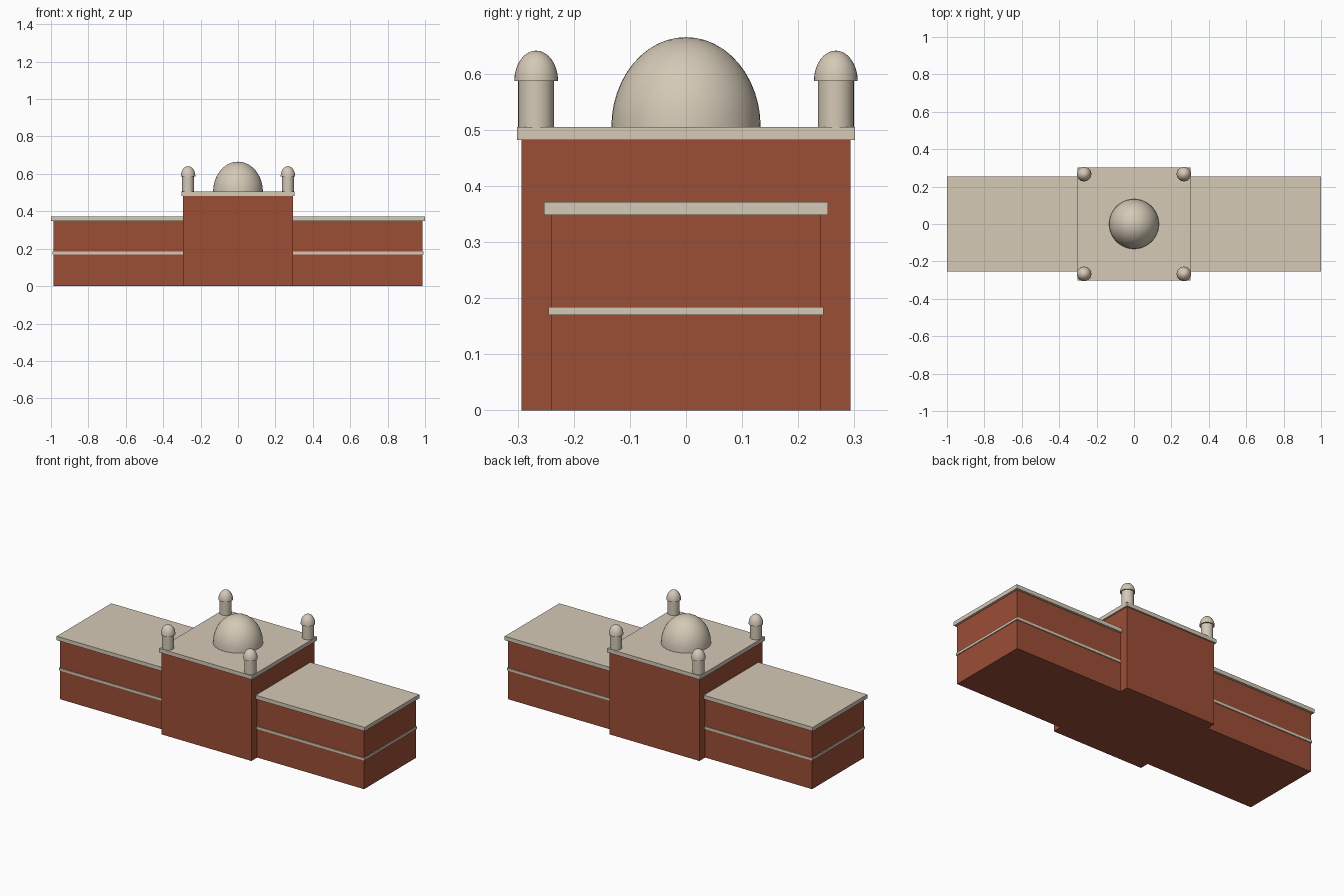
import bpy, bmesh, math

default = bpy.data.objects.get("Cube")
if default:
    bpy.data.objects.remove(default, do_unlink=True)


def material(name, colour):
    m = bpy.data.materials.new(name)
    m.use_nodes = True
    m.diffuse_color = colour
    bsdf = m.node_tree.nodes["Principled BSDF"]
    bsdf.inputs["Base Color"].default_value = colour
    bsdf.inputs["Roughness"].default_value = 0.8
    return m


brick = material("red_brick", (0.33, 0.076, 0.036, 1))
stone = material("pale_stone", (0.66, 0.585, 0.47, 1))


def box(name, x0, x1, half_y, z0, z1, mat):
    bpy.ops.mesh.primitive_cube_add(size=1, location=((x0 + x1) / 2, 0, (z0 + z1) / 2))
    ob = bpy.context.object
    ob.name = name
    ob.scale = (x1 - x0, 2 * half_y, z1 - z0)
    bpy.ops.object.transform_apply(location=False, rotation=False, scale=True)
    ob.data.materials.append(mat)
    return ob


def smooth(ob):
    bpy.ops.object.select_all(action='DESELECT')
    ob.select_set(True)
    bpy.context.view_layer.objects.active = ob
    bpy.ops.object.shade_smooth_by_angle(angle=math.radians(40))


def dome(name, x, y, z, radius, height, segments):
    """Upper half of a stretched sphere with a closed flat base."""
    bm = bmesh.new()
    bmesh.ops.create_uvsphere(bm, u_segments=segments, v_segments=segments // 2, radius=1)
    bmesh.ops.bisect_plane(bm, geom=bm.verts[:] + bm.edges[:] + bm.faces[:],
                           plane_co=(0, 0, 0), plane_no=(0, 0, 1), clear_inner=True)
    bmesh.ops.holes_fill(bm, edges=[e for e in bm.edges if e.is_boundary])
    bmesh.ops.scale(bm, vec=(radius, radius, height), verts=bm.verts)
    bmesh.ops.recalc_face_normals(bm, faces=bm.faces)
    mesh = bpy.data.meshes.new(name)
    bm.to_mesh(mesh)
    bm.free()
    ob = bpy.data.objects.new(name, mesh)
    ob.location = (x, y, z)
    bpy.context.collection.objects.link(ob)
    mesh.materials.append(stone)
    smooth(ob)


# Side wings with a string course and a flat roof slab
INNER = 0.28
for side, s in (("left", 1), ("right", -1)):
    for part, outer, half_y, z0, z1, mat in (
            ("wing_wall", 0.987, 0.24, 0, 0.348, brick),
            ("wing_band", 0.992, 0.245, 0.17, 0.184, stone),
            ("wing_roof", 1.0, 0.253, 0.348, 0.371, stone)):
        x0, x1 = sorted((s * INNER, s * outer))
        box(f"{side}_{part}", x0, x1, half_y, z0, z1, mat)

# Central block
box("central_block", -0.293, 0.293, 0.293, 0, 0.482, brick)
box("central_roof", -0.301, 0.301, 0.301, 0.482, 0.505, stone)
dome("main_dome", 0, 0, 0.505, 0.133, 0.16, 48)

# Corner turrets
for sx, side in ((1, "left"), (-1, "right")):
    for sy, end in ((-1, "front"), (1, "back")):
        x, y = 0.267 * sx, 0.267 * sy
        bpy.ops.mesh.primitive_cylinder_add(vertices=32, radius=0.032, depth=0.082,
                                            location=(x, y, 0.546))
        shaft = bpy.context.object
        shaft.name = f"{end}_{side}_turret"
        shaft.data.materials.append(stone)
        smooth(shaft)
        dome(f"{end}_{side}_turret_cap", x, y, 0.587, 0.039, 0.054, 32)
